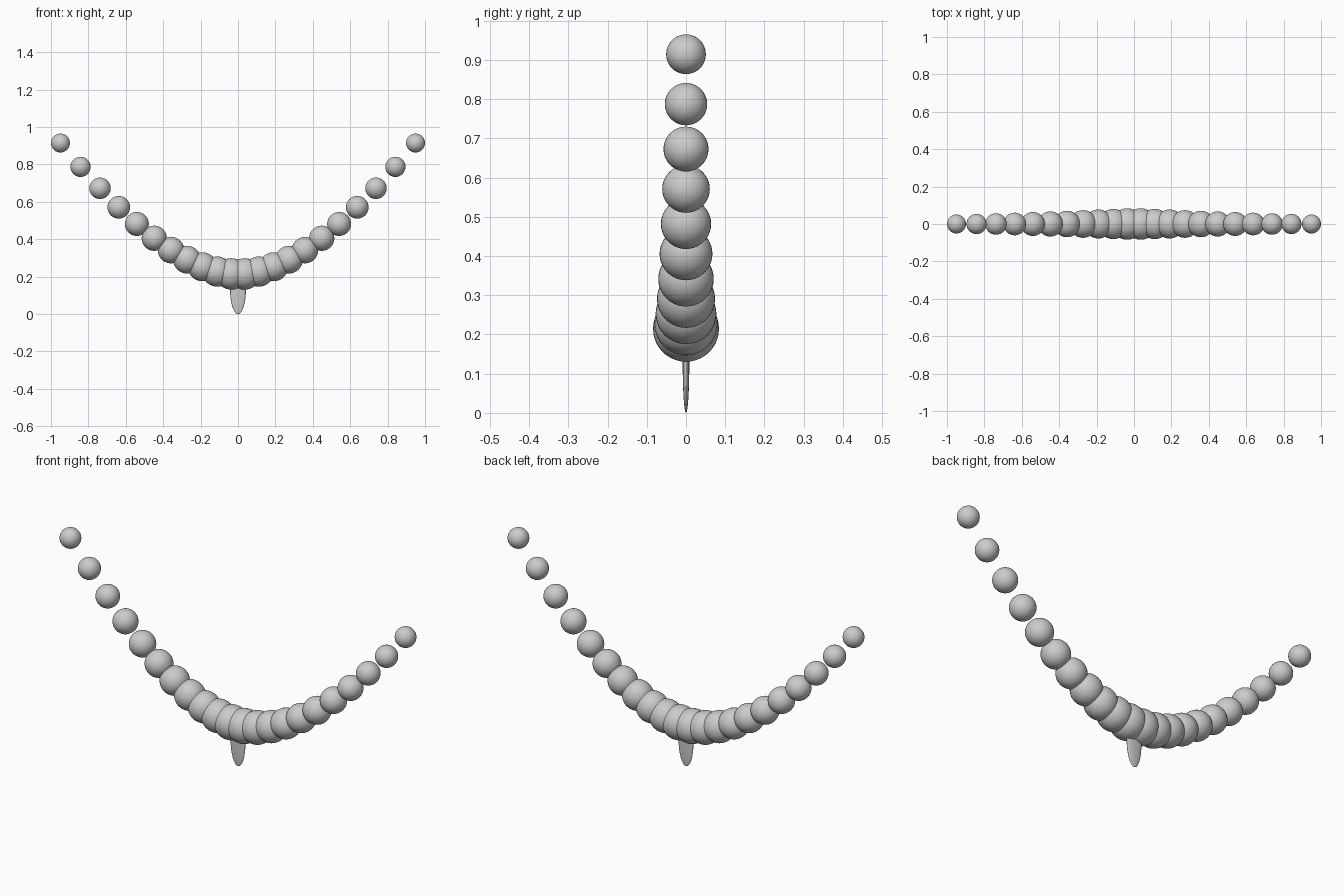
import bpy

if "Cube" in bpy.data.objects:
    bpy.data.objects.remove(bpy.data.objects["Cube"])


def ball(name, loc, radii, segments=32, rings=20):
    bpy.ops.mesh.primitive_uv_sphere_add(segments=segments, ring_count=rings, radius=1, location=loc)
    ob = bpy.context.object
    ob.name = name
    ob.scale = radii
    bpy.ops.object.transform_apply(location=False, rotation=False, scale=True)
    bpy.ops.object.shade_smooth()
    return ob


# Graduated beads: mirrored pairs, larger at the bottom of the curve
for i in range(11):
    k = i + 0.5
    x = 0.0715 * k + 0.0018 * k * k
    z = 0.213 + 0.00636 * k * k
    r = 0.0858 - 0.00335 * k
    for side, s in (("left", -1), ("right", 1)):
        ball(f"bead_{side}_{i + 1}", (s * x, 0, z), (r, r, r))

# Thin flattened drop hanging under the centre beads
ball("pendant", (0, 0, 0.126), (0.042, 0.0085, 0.126))
